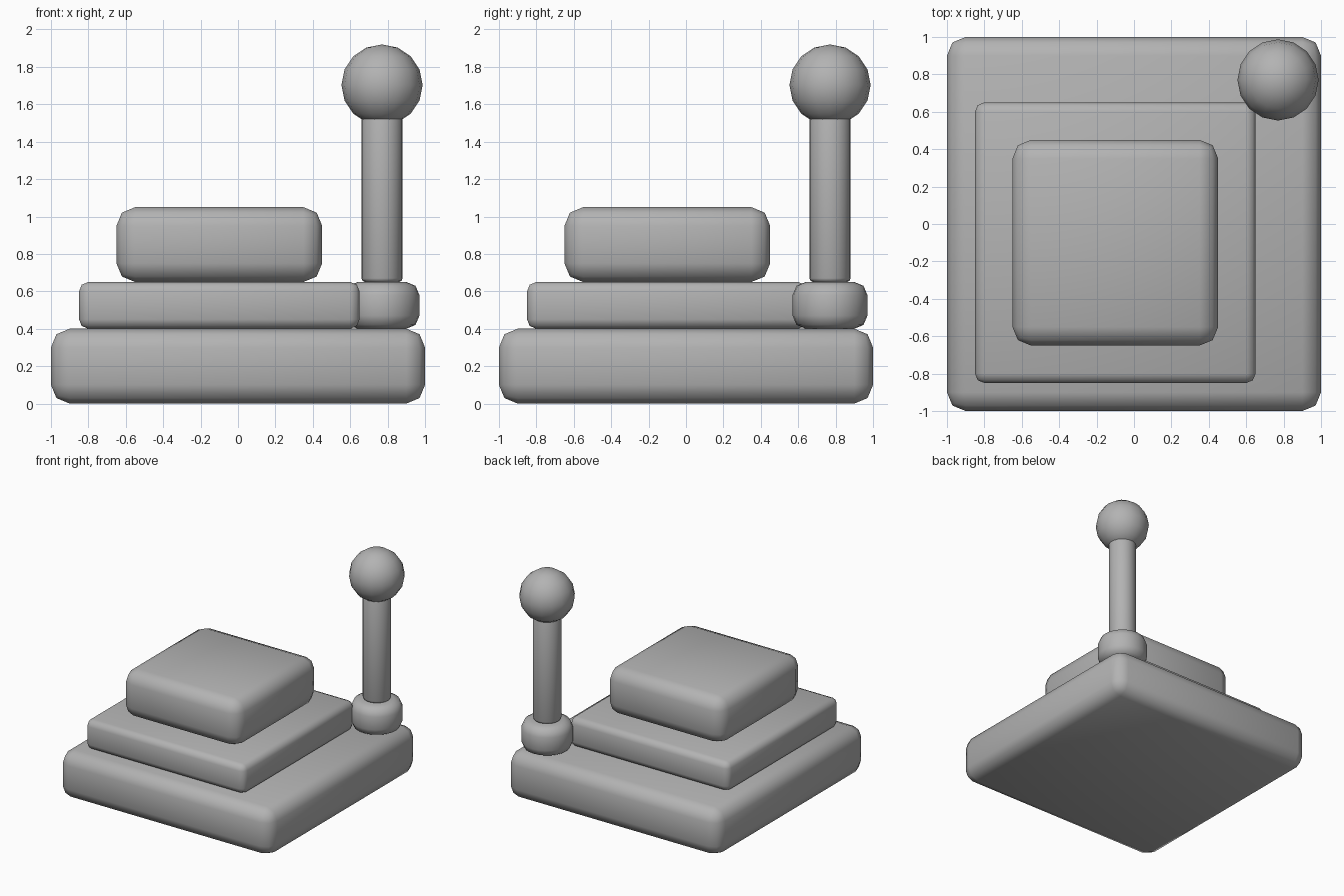
import bpy
from math import radians

cube = bpy.data.objects.get("Cube")
if cube:
    bpy.data.objects.remove(cube, do_unlink=True)

grey = bpy.data.materials.new("light grey")
grey.use_nodes = True
colour = (0.45, 0.45, 0.45, 1)
grey.diffuse_color = colour
grey.node_tree.nodes["Principled BSDF"].inputs["Base Color"].default_value = colour


def finish(name, bevel=0, segments=2):
    obj = bpy.context.object
    obj.name = name
    obj.data.materials.append(grey)
    bpy.ops.object.transform_apply(location=False, rotation=False, scale=True)
    if bevel:
        mod = obj.modifiers.new("rounded edges", 'BEVEL')
        mod.width = bevel
        mod.segments = segments
        mod.limit_method = 'ANGLE'
        mod.angle_limit = radians(40)
        bpy.ops.object.modifier_apply(modifier=mod.name)
    bpy.ops.object.shade_smooth_by_angle(angle=radians(60))
    return obj


def slab(name, low, high, bottom, top, bevel):
    mid = (low + high) / 2
    bpy.ops.mesh.primitive_cube_add(size=1, location=(mid, mid, (bottom + top) / 2))
    bpy.context.object.scale = (high - low, high - low, top - bottom)
    finish(name, bevel)


def column(name, radius, bottom, top, bevel):
    bpy.ops.mesh.primitive_cylinder_add(vertices=24, radius=radius, depth=top - bottom,
                                        location=(POST, POST, (bottom + top) / 2))
    finish(name, bevel)


# Three stacked slabs, stepping in towards the front right corner
slab("base_slab", -1, 1, 0, 0.4, 0.1)
slab("middle_slab", -0.85, 0.65, 0.4, 0.65, 0.05)
slab("top_block", -0.65, 0.45, 0.65, 1.05, 0.1)

# Knobbed post in the back left corner
POST = 0.77
column("post_collar", 0.2, 0.4, 0.65, 0.07)
column("post_shaft", 0.11, 0.65, 1.6, 0.02)
bpy.ops.mesh.primitive_uv_sphere_add(segments=16, ring_count=8, radius=0.217,
                                     location=(POST, POST, 1.703))
finish("post_knob")
